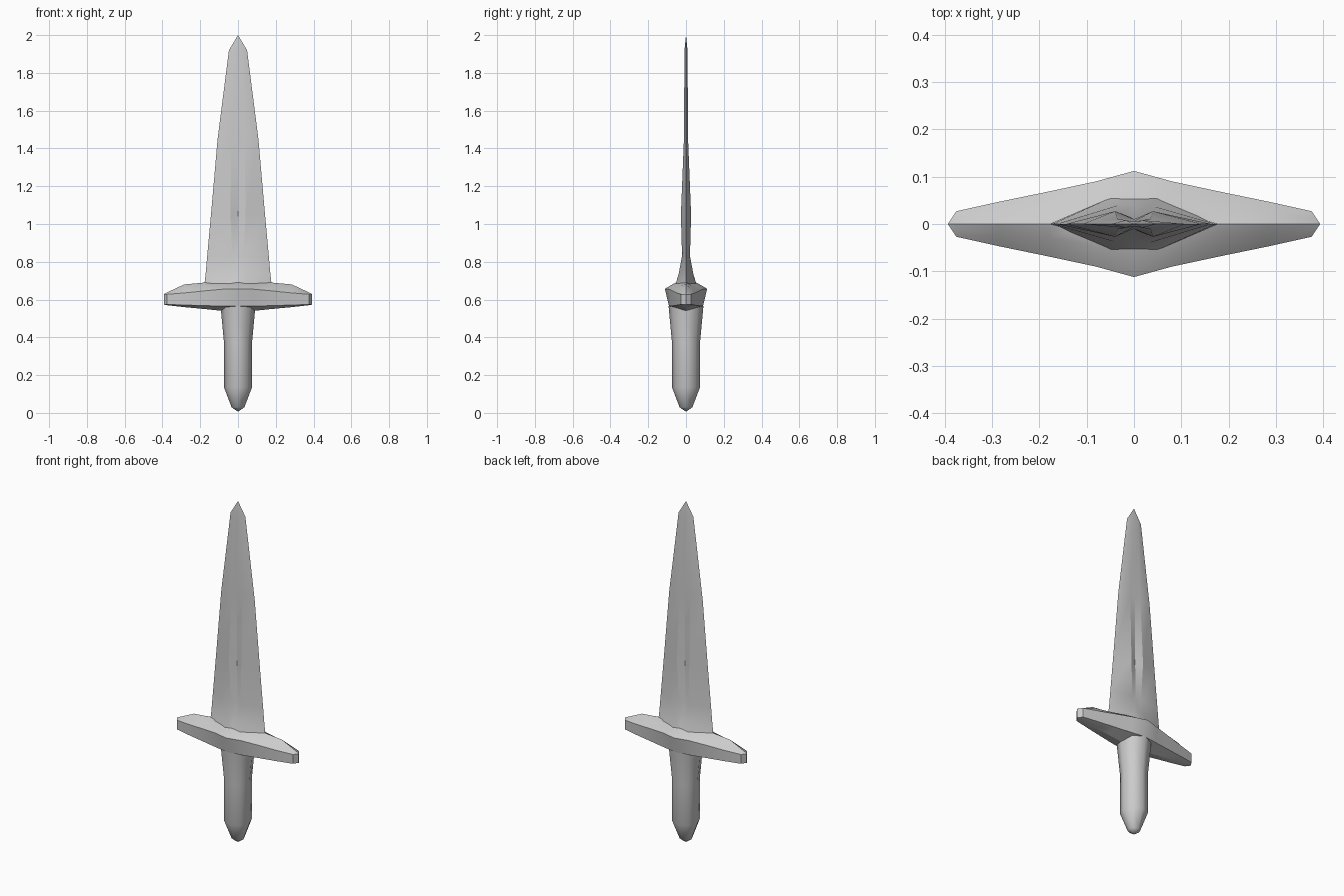
import bpy, bmesh
from math import cos, sin, tau, radians

if "Cube" in bpy.data.objects:
    bpy.data.objects.remove(bpy.data.objects["Cube"])


def loft(name, rings, cap_start=True, cap_end=True, angle=25):
    """Skin a list of equal-length closed rings into one object."""
    bm = bmesh.new()
    loops = [[bm.verts.new(p) for p in ring] for ring in rings]
    n = len(loops[0])
    for a, b in zip(loops, loops[1:]):
        for i in range(n):
            j = (i + 1) % n
            bm.faces.new((a[i], a[j], b[j], b[i]))
    if cap_start:
        bm.faces.new(loops[0][::-1])
    if cap_end:
        bm.faces.new(loops[-1])
    bmesh.ops.remove_doubles(bm, verts=bm.verts[:], dist=0.0005)
    bmesh.ops.recalc_face_normals(bm, faces=bm.faces[:])
    mesh = bpy.data.meshes.new(name)
    bm.to_mesh(mesh)
    bm.free()
    obj = bpy.data.objects.new(name, mesh)
    bpy.context.collection.objects.link(obj)
    bpy.ops.object.select_all(action='DESELECT')
    obj.select_set(True)
    bpy.context.view_layer.objects.active = obj
    bpy.ops.object.shade_smooth_by_angle(angle=radians(angle))
    return obj


# Blade: twin-ridged section with a central groove (z, half width, ridge x, ridge y, groove y)
blade = [(0.68, 0.178, 0.05, 0.055, 0.056),
         (0.73, 0.172, 0.032, 0.040, 0.040),
         (0.83, 0.163, 0.030, 0.021, 0.012),
         (1.05, 0.143, 0.040, 0.027, 0.010),
         (1.45, 0.108, 0.035, 0.011, 0.006),
         (1.92, 0.048, 0.018, 0.008, 0.005),
         (2.00, 0, 0, 0, 0)]
loft("blade", [[(w, 0, z), (rx, ry, z), (0, cy, z), (-rx, ry, z),
                (-w, 0, z), (-rx, -ry, z), (0, -cy, z), (rx, -ry, z)]
               for z, w, rx, ry, cy in blade], cap_start=False, cap_end=False)

# Crossguard: sections along x
# (x, ridge z, shoulder y, shoulder z, top edge y, top edge z, low edge y, low edge z, keel z)
half = [(0.0, 0.70, 0.055, 0.69, 0.112, 0.657, 0.090, 0.565, 0.540),
        (0.08, 0.695, 0.046, 0.684, 0.090, 0.655, 0.078, 0.565, 0.540),
        (0.178, 0.690, 0.030, 0.675, 0.069, 0.646, 0.062, 0.568, 0.550),
        (0.285, 0.680, 0.022, 0.663, 0.047, 0.635, 0.044, 0.571, 0.560),
        (0.375, 0.638, 0.013, 0.633, 0.027, 0.628, 0.027, 0.574, 0.570),
        (0.393, 0.629, 0.0, 0.629, 0.0, 0.628, 0.0, 0.574, 0.573)]
full = [(-s[0],) + s[1:] for s in half[:0:-1]] + half
loft("crossguard", [[(x, 0, rz), (x, sy, sz), (x, ty, tz), (x, by, bz),
                     (x, 0, kz), (x, -by, bz), (x, -ty, tz), (x, -sy, sz)]
                    for x, rz, sy, sz, ty, tz, by, bz, kz in full],
     cap_start=False, cap_end=False)

# Grip and tapered pommel: eight-sided
grip = [(0.565, 0.092), (0.54, 0.090), (0.37, 0.074), (0.135, 0.074),
        (0.03, 0.034), (0.006, 0)]
loft("grip", [[(r * cos(tau * i / 8), r * sin(tau * i / 8), z) for i in range(8)]
              for z, r in grip], cap_start=False, cap_end=False, angle=50)
